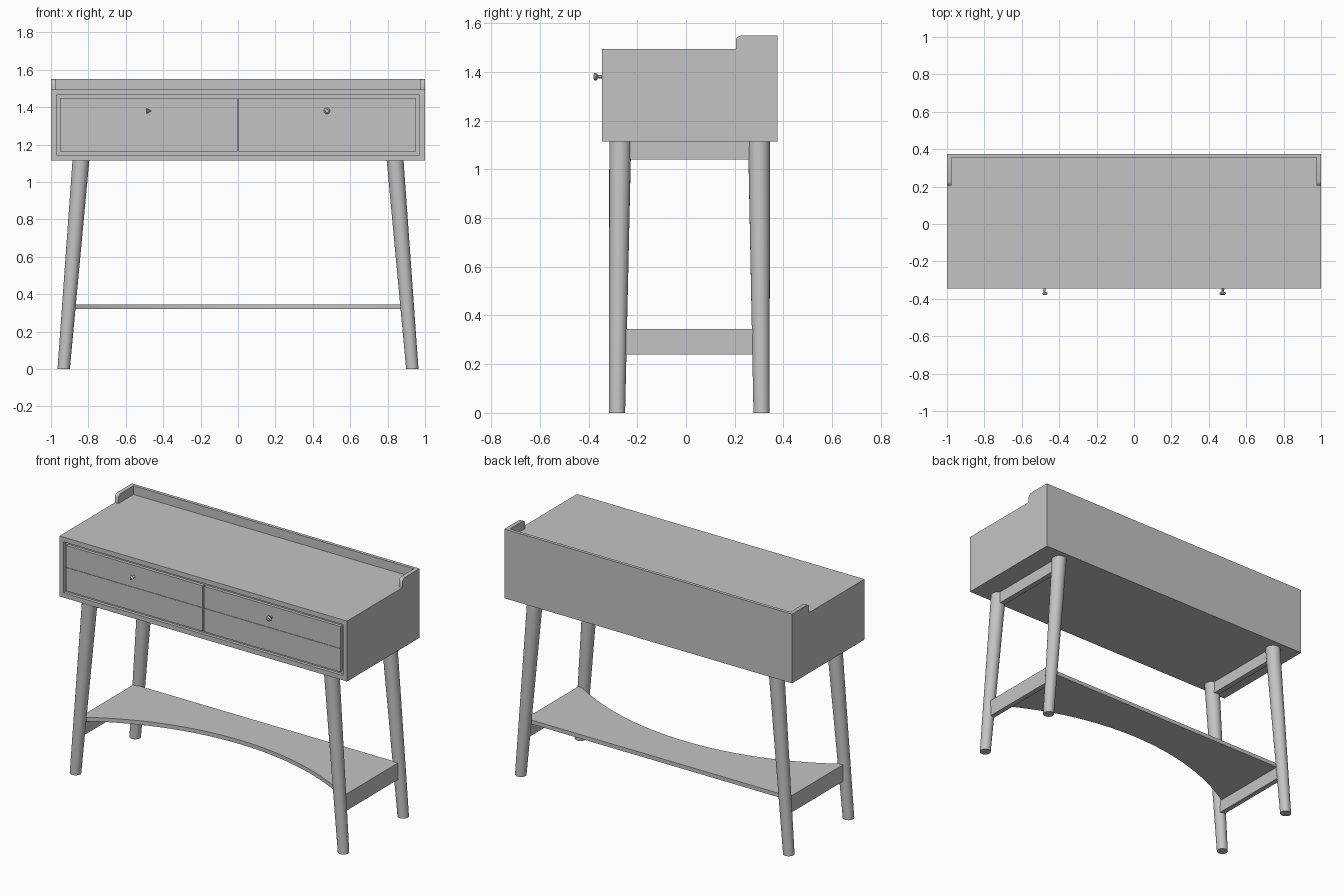
import bpy, bmesh, math
from mathutils import Matrix, Vector

if "Cube" in bpy.data.objects:
    bpy.data.objects.remove(bpy.data.objects["Cube"], do_unlink=True)

COLOUR = (0.55, 0.55, 0.55, 1.0)
grey = bpy.data.materials.new("plain grey")
grey.use_nodes = True
grey.diffuse_color = COLOUR
grey.node_tree.nodes["Principled BSDF"].inputs["Base Color"].default_value = COLOUR


def finish(name, bm, smooth=False):
    bmesh.ops.recalc_face_normals(bm, faces=bm.faces)
    mesh = bpy.data.meshes.new(name)
    bm.to_mesh(mesh)
    bm.free()
    mesh.materials.append(grey)
    obj = bpy.data.objects.new(name, mesh)
    bpy.context.collection.objects.link(obj)
    if smooth:
        bpy.ops.object.select_all(action='DESELECT')
        obj.select_set(True)
        bpy.context.view_layer.objects.active = obj
        bpy.ops.object.shade_smooth_by_angle(angle=math.radians(35))
    return obj


def box_mesh(x0, x1, y0, y1, z0, z1):
    bm = bmesh.new()
    centre = Vector(((x0 + x1) / 2, (y0 + y1) / 2, (z0 + z1) / 2))
    size = Matrix.Diagonal((abs(x1 - x0), y1 - y0, z1 - z0, 1))
    bmesh.ops.create_cube(bm, size=1, matrix=Matrix.Translation(centre) @ size)
    return bm


def box(name, *bounds):
    return finish(name, box_mesh(*bounds))


def prism(name, points, offset):
    """Extrude a flat outline along an offset."""
    bm = bmesh.new()
    face = bm.faces.new([bm.verts.new(p) for p in points])
    new = bmesh.ops.extrude_face_region(bm, geom=[face])["geom"]
    bmesh.ops.translate(bm, vec=offset, verts=[v for v in new if isinstance(v, bmesh.types.BMVert)])
    return finish(name, bm, smooth=True)


def leg(name, top, bottom, r_top, r_bottom, height):
    """Tapered round leg, leaning from its foot to the case."""
    bm = bmesh.new()
    bmesh.ops.create_cone(bm, cap_ends=True, segments=24, radius1=r_bottom, radius2=r_top,
                          depth=height, matrix=Matrix.Translation((0, 0, height / 2)))
    for v in bm.verts:
        centre = top if v.co.z > height / 2 else bottom
        v.co.x += centre[0]
        v.co.y += centre[1]
    return finish(name, bm, smooth=True)


def knob(name, x, z, sides):
    """Turned knob: slim stem with a flared head."""
    bm = bmesh.new()
    profile = [(0.008, -0.34), (0.007, -0.362), (0.017, -0.368), (0.017, -0.374), (0.009, -0.38)]
    rings = []
    for r, y in profile:
        rings.append([bm.verts.new((x + r * math.cos(2 * math.pi * i / sides), y,
                                    z + r * math.sin(2 * math.pi * i / sides)))
                      for i in range(sides)])
    for a, b in zip(rings, rings[1:]):
        for i in range(sides):
            j = (i + 1) % sides
            bm.faces.new((a[i], a[j], b[j], b[i]))
    bm.faces.new(rings[0])
    bm.faces.new(rings[-1])
    return finish(name, bm, smooth=sides > 6)


# Case with a recessed opening in the front
FRONT, BACK = -0.345, 0.375
bm = box_mesh(-1, 1, FRONT, BACK, 1.115, 1.495)
bm.faces.ensure_lookup_table()
front = min(bm.faces, key=lambda f: f.calc_center_median().y)
bmesh.ops.inset_region(bm, faces=[front], thickness=0.042)
new = bmesh.ops.extrude_face_region(bm, geom=[front])["geom"]
bmesh.ops.translate(bm, vec=(0, 0.02, 0), verts=[v for v in new if isinstance(v, bmesh.types.BMVert)])
if front.is_valid:
    bmesh.ops.delete(bm, geom=[front], context='FACES_ONLY')
finish("case", bm)

# Drawer fronts, each in an upper and a lower panel
for side, s in (("right", -1), ("left", 1)):
    x0, x1 = sorted((s * 0.004, s * 0.953))
    box(side + "_drawer_upper", x0, x1, FRONT, FRONT + 0.025, 1.311, 1.448)
    box(side + "_drawer_lower", x0, x1, FRONT, FRONT + 0.025, 1.162, 1.309)
knob("right_knob", -0.48, 1.38, 3)
knob("left_knob", 0.475, 1.38, 10)

# Gallery rail around the rear of the top
box("back_rail", -1, 1, 0.355, BACK, 1.495, 1.55)
rail = [(0.355, 1.495), (0.205, 1.495), (0.205, 1.534), (0.209, 1.541), (0.218, 1.547),
        (0.230, 1.55), (0.355, 1.55)]
for side, s in (("right", -1), ("left", 1)):
    prism(side + "_end_rail", [(s * 1.0, y, z) for y, z in rail], (-s * 0.025, 0, 0))

# Legs and side stretchers
for side, s in (("right", -1), ("left", 1)):
    leg(side + "_front_leg", (s * 0.84, -0.27), (s * 0.932, -0.283), 0.045, 0.033, 1.116)
    leg(side + "_back_leg", (s * 0.84, 0.30), (s * 0.932, 0.31), 0.045, 0.033, 1.116)
    x0, x1 = sorted((s * 0.825, s * 0.86))
    box(side + "_upper_stretcher", x0, x1, -0.26, 0.29, 1.04, 1.116)
    x0, x1 = sorted((s * 0.888, s * 0.92))
    box(side + "_lower_stretcher", x0, x1, -0.27, 0.30, 0.24, 0.32)

# Shelf with a concave front edge
HALF, CORNER, SAG, STEPS = 0.92, -0.26, 0.27, 32
radius = (HALF ** 2 + SAG ** 2) / (2 * SAG)
sweep = math.asin(HALF / radius)
outline = [(HALF, 0.28, 0.32), (-HALF, 0.28, 0.32)]
for i in range(STEPS + 1):
    a = -sweep + 2 * sweep * i / STEPS
    outline.append((radius * math.sin(a), CORNER + SAG - radius * (1 - math.cos(a)), 0.32))
prism("shelf", outline, (0, 0, 0.025))
